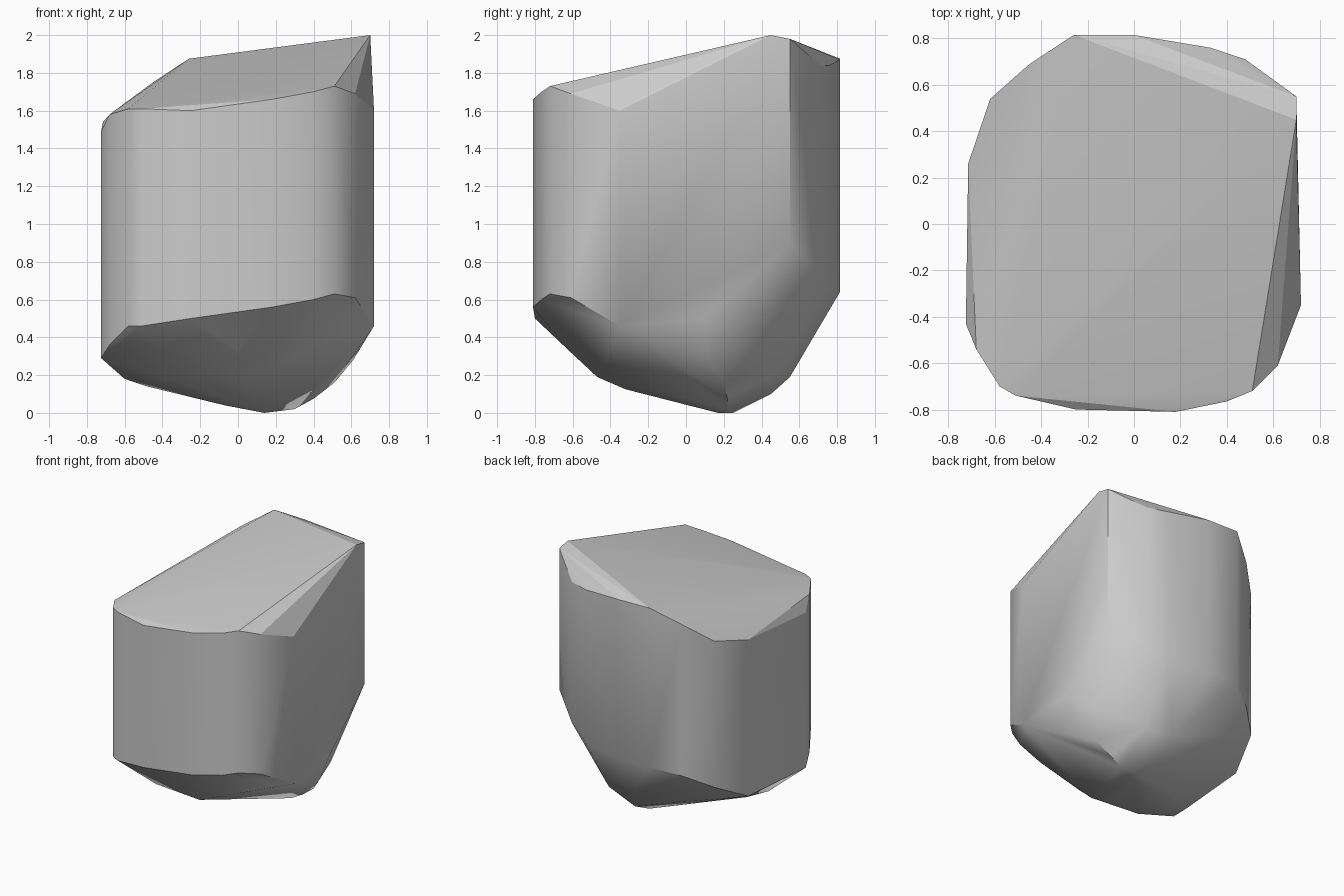
import bpy
import bmesh
from math import radians

cube = bpy.data.objects.get("Cube")
if cube:
    bpy.data.objects.remove(cube, do_unlink=True)

# Outline of the upright walls: x, y, lower rim height, upper rim height
WALL_OUTLINE = [
    (-.25, -.80, .50, 1.60), (.18, -.81, .56, 1.66), (.40, -.765, .60, 1.70),
    (.51, -.72, .63, 1.73), (.62, -.61, .61, 1.69), (.72, -.35, .46, 1.60),
    (.70, .55, .89, 1.98), (.48, .71, .75, 1.84), (.33, .76, .66, 1.84),
    (0, .815, .64, 1.87), (-.26, .815, .64, 1.875), (-.45, .69, .58, 1.75),
    (-.62, .54, .48, 1.61), (-.715, .26, .33, 1.54), (-.725, -.43, .29, 1.49),
    (-.68, -.54, .36, 1.58), (-.58, -.70, .46, 1.61), (-.51, -.74, .46, 1.61),
]

# Rounded belly under the walls, tapering to a blunt keel
BELLY = [
    (.14, .17, 0), (.14, .25, 0), (.30, .22, .02), (.40, .22, .075),
    (.51, .20, .16), (.61, .12, .28), (.60, .28, .36), (.71, .10, .50),
    (.12, .45, .10), (.12, .55, .19), (.31, .50, .22), (-.07, .10, .04),
    (-.48, -.05, .14), (-.60, -.15, .18), (-.40, -.43, .19),
    (-.05, -.32, .125), (0, -.47, .19), (0, -.62, .33),
]

# Highest corner of the slanted cap
CAP_PEAK = (.70, .45, 2)
CAP_BASE = 1.4


def make_material(name, colour):
    """Plain matt material with matching viewport colour."""
    material = bpy.data.materials.new(name)
    material.use_nodes = True
    material.diffuse_color = colour
    shader = material.node_tree.nodes["Principled BSDF"]
    shader.inputs["Base Color"].default_value = colour
    shader.inputs["Roughness"].default_value = .9
    return material


def make_boulder(name, points, material):
    """Wrap one closed faceted skin around the points."""
    bm = bmesh.new()
    for point in points:
        bm.verts.new(point)
    bmesh.ops.convex_hull(bm, input=bm.verts)
    loose = [vert for vert in bm.verts if not vert.link_faces]
    bmesh.ops.delete(bm, geom=loose, context="VERTS")
    bmesh.ops.recalc_face_normals(bm, faces=bm.faces)

    # Merge the nearly flat facets of the walls and cap
    bmesh.ops.dissolve_limit(
        bm, angle_limit=radians(1.5), verts=bm.verts, edges=bm.edges
    )

    # Crisp edges around the cap
    for edge in bm.edges:
        on_cap = all(vert.co.z > CAP_BASE for vert in edge.verts)
        if on_cap and edge.calc_face_angle(0) > radians(14):
            edge.smooth = False

    mesh = bpy.data.meshes.new(name)
    bm.to_mesh(mesh)
    bm.free()
    mesh.materials.append(material)
    boulder = bpy.data.objects.new(name, mesh)
    bpy.context.collection.objects.link(boulder)
    return boulder


# Walls, cap and belly share one skin
lower_rim = [(x, y, low) for x, y, low, high in WALL_OUTLINE]
upper_rim = [(x, y, high) for x, y, low, high in WALL_OUTLINE]
stone = make_material("stone grey", (.6, .6, .6, 1))
boulder = make_boulder(
    "boulder", lower_rim + upper_rim + BELLY + [CAP_PEAK], stone
)

# Soft walls and belly
bpy.ops.object.select_all(action="DESELECT")
boulder.select_set(True)
bpy.context.view_layer.objects.active = boulder
bpy.ops.object.shade_smooth_by_angle(angle=radians(34), keep_sharp_edges=True)
